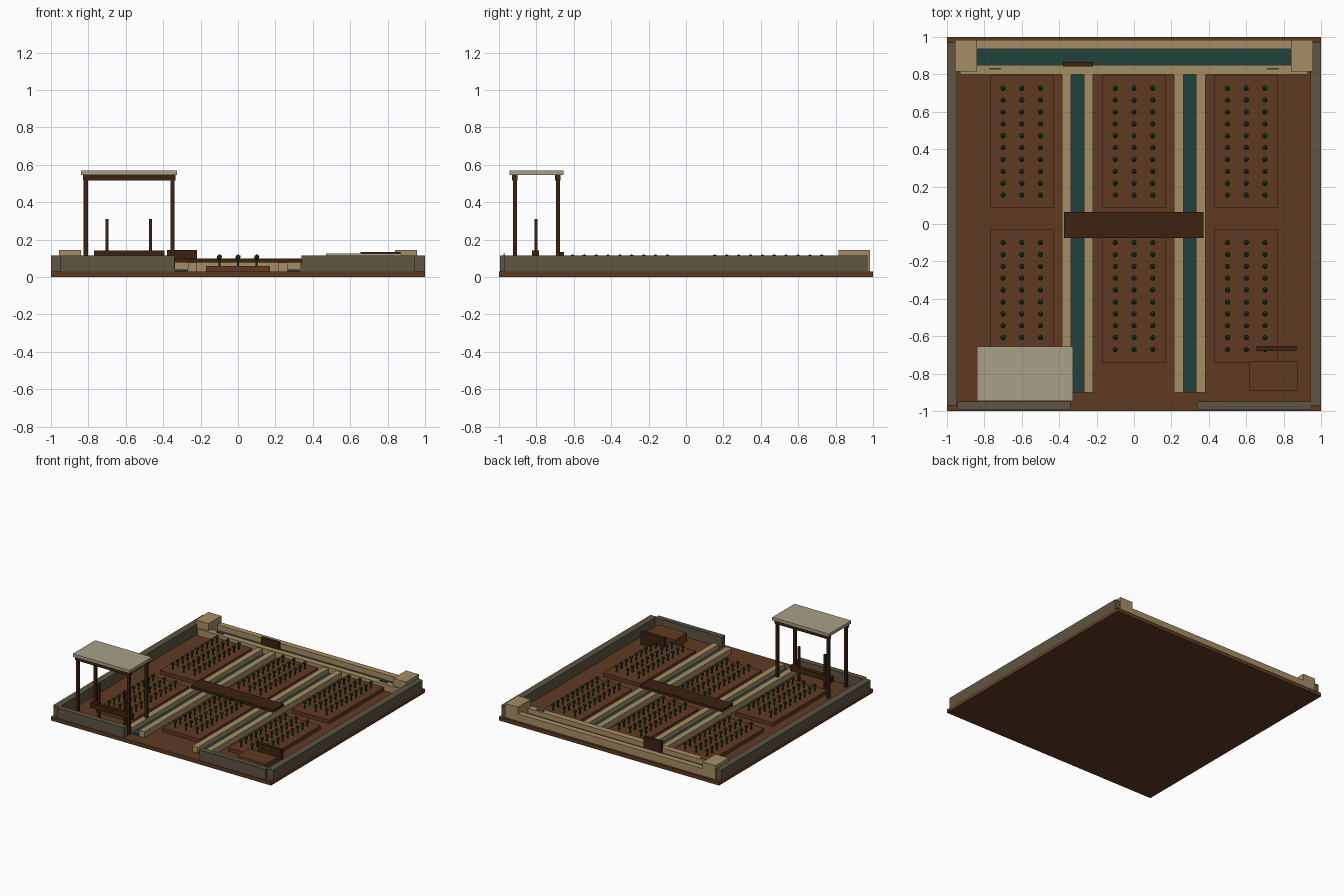
import bpy, bmesh
from mathutils import Matrix

cube = bpy.data.objects.get("Cube")
if cube:
    bpy.data.objects.remove(cube)


def material(name, hexcode):
    srgb = [int(hexcode[i:i + 2], 16) / 255 for i in (0, 2, 4)]
    rgba = [c / 12.92 if c < 0.04 else ((c + 0.055) / 1.055) ** 2.4 for c in srgb] + [1]
    m = bpy.data.materials.new(name)
    m.use_nodes = True
    m.diffuse_color = rgba
    m.node_tree.nodes["Principled BSDF"].inputs["Base Color"].default_value = rgba
    return m


SOIL = material("brown soil", "603A22")
STONE = material("grey stone", "5E5542")
BANK = material("tan bank", "A58D65")
WATER = material("dark teal water", "21413B")
WOOD = material("dark wood", "3C2211")
CANVAS = material("pale canvas", "A8A088")
LEAF = material("dark leaf", "21401C")
IRON = material("dark iron", "3A3A36")


def finish(name, bm, mat):
    mesh = bpy.data.meshes.new(name)
    bm.to_mesh(mesh)
    bm.free()
    mesh.materials.append(mat)
    obj = bpy.data.objects.new(name, mesh)
    bpy.context.collection.objects.link(obj)
    return obj


def box(name, mat, x0, x1, y0, y1, z0, z1):
    bm = bmesh.new()
    size = Matrix.Diagonal((x1 - x0, y1 - y0, z1 - z0, 1))
    mid = Matrix.Translation(((x0 + x1) / 2, (y0 + y1) / 2, (z0 + z1) / 2))
    bmesh.ops.create_cube(bm, size=1, matrix=mid @ size)
    return finish(name, bm, mat)


G = 0.03  # ground level

# Ground and enclosing walls
box("ground_slab", SOIL, -1, 1, -1, 1, 0, G)
for side, s in (("right", -1), ("left", 1)):
    xs = sorted((s * 0.945, s * 1.0))
    box(side + "_wall", STONE, *xs, -0.97, 0.97, G, 0.115)
    xs = sorted((s * 0.34, s * 0.945))
    box(side + "_front_wall", STONE, *xs, -0.995, -0.95, G, 0.115)
    # Corner blocks and iron slots of the main canal
    xs = sorted((s * 0.84, s * 0.957))
    box(side + "_corner_block", BANK, *xs, 0.815, 0.983, G, 0.145)
    xs = sorted((s * 0.71, s * 0.775))
    box(side + "_iron_slot", IRON, *xs, 0.825, 0.833, 0.08, 0.09)

# Main canal along the back
box("canal_outer_bank", BANK, -0.95, 0.95, 0.935, 0.983, G, 0.09)
box("canal_inner_bank", BANK, -0.93, 0.93, 0.80, 0.85, G, 0.085)
box("canal_water", WATER, -0.93, 0.93, 0.85, 0.935, G, 0.045)
box("sluice_gate", WOOD, -0.38, -0.22, 0.843, 0.865, G, 0.145)

# Two ditches running to the front
for side, x in (("right", -0.302), ("left", 0.298)):
    box(side + "_ditch_water", WATER, x - 0.035, x + 0.035, -0.90, 0.80, G, 0.04)
    for edge, s in (("outer", -1), ("inner", 1)):
        xs = sorted((x + s * 0.034, x + s * 0.083))
        box(f"{side}_ditch_{edge}_bank", BANK, *xs, -0.90, 0.80, G, 0.078)

box("plank_bridge", WOOD, -0.375, 0.372, -0.075, 0.063, 0.078, 0.098)


def crops(name, cx, cy):
    """Rows of round-headed seedlings on thin stems."""
    bm = bmesh.new()
    for col in range(3):
        for row in range(10):
            x, y = cx + (col - 1) * 0.1, cy + (row - 4.5) * 0.0635
            bmesh.ops.create_cone(bm, segments=6, radius1=0.006, radius2=0.006, depth=0.05,
                                  cap_ends=True, matrix=Matrix.Translation((x, y, 0.08)))
            bmesh.ops.create_icosphere(bm, subdivisions=1, radius=0.016,
                                       matrix=Matrix.Translation((x, y, 0.106)))
    return finish(name, bm, LEAF)


# Planted beds
for row, cy in (("back", 0.44), ("front", -0.385)):
    for col, cx in (("right", -0.6), ("middle", 0), ("left", 0.6)):
        box(f"{row}_{col}_bed", SOIL, cx - 0.17, cx + 0.17, cy - 0.355, cy + 0.355, G, 0.06)
        crops(f"{row}_{col}_crops", cx, cy)

# Canopy on four posts
box("canopy_roof", CANVAS, -0.84, -0.325, -0.945, -0.655, 0.545, 0.57)
for depth, y in (("front", -0.915), ("back", -0.685)):
    box(depth + "_canopy_beam", WOOD, -0.83, -0.335, y - 0.015, y + 0.015, 0.515, 0.545)
    for side, x in (("right", -0.814), ("left", -0.351)):
        box(f"{depth}_{side}_post", WOOD, x - 0.011, x + 0.011, y - 0.011, y + 0.011, G, 0.52)

# Treadle frame under the canopy
box("treadle_beam", WOOD, -0.77, -0.393, -0.823, -0.787, 0.1, 0.143)
for side, x in (("right", -0.7), ("left", -0.467)):
    box(side + "_treadle_post", WOOD, x - 0.008, x + 0.008, -0.811, -0.795, G, 0.31)

# Soil box, board and pale rail in the front corner
box("soil_box", SOIL, 0.615, 0.875, -0.89, -0.735, G, 0.1)
box("wooden_board", WOOD, 0.655, 0.868, -0.68, -0.652, G, 0.135)
box("pale_rail", CANVAS, 0.47, 0.875, -0.977, -0.967, 0.11, 0.125)
